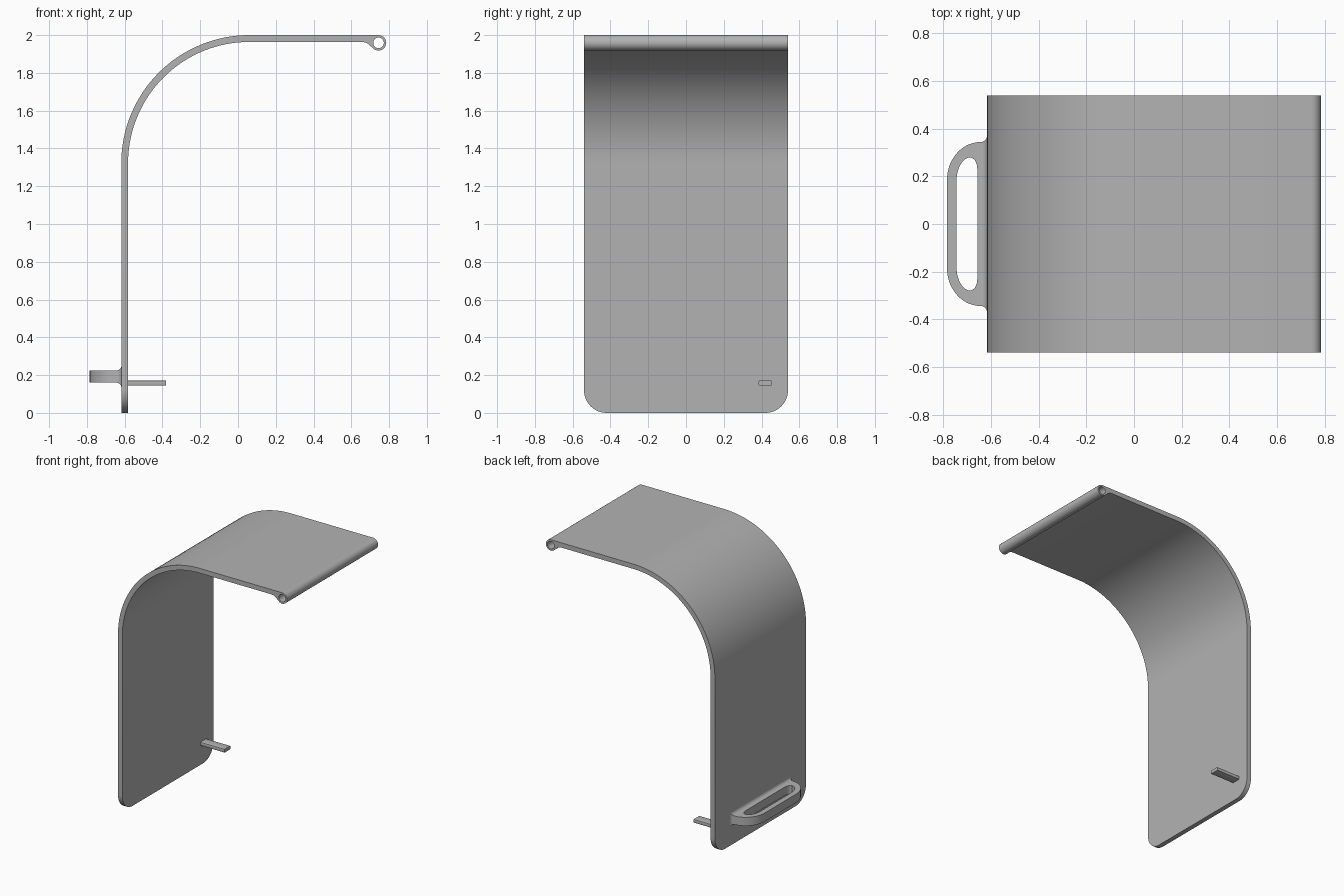
import bpy, bmesh
from math import sin, cos, radians, pi

cube = bpy.data.objects.get("Cube")
if cube:
    bpy.data.objects.remove(cube, do_unlink=True)

grey = bpy.data.materials.new("plain grey")
grey.use_nodes = True
COLOUR = (0.45, 0.45, 0.45, 1)
grey.diffuse_color = COLOUR
grey.node_tree.nodes["Principled BSDF"].inputs["Base Color"].default_value = COLOUR


def arc(cx, cz, r, start, end, steps):
    """Points along an arc, angles in degrees."""
    angles = [radians(start + (end - start) * i / steps) for i in range(steps + 1)]
    return [(cx + r * cos(a), cz + r * sin(a)) for a in angles]


def loft(bm, sections, caps=True):
    """Join equal-length point loops with quads."""
    loops = [[bm.verts.new(p) for p in s] for s in sections]
    for a, b in zip(loops, loops[1:]):
        for i in range(len(a)):
            j = (i + 1) % len(a)
            bm.faces.new((a[i], a[j], b[j], b[i]))
    if caps:
        bm.faces.new(loops[0])
        bm.faces.new(loops[-1])
    bmesh.ops.recalc_face_normals(bm, faces=bm.faces)


def finish(name, bm):
    mesh = bpy.data.meshes.new(name)
    bmesh.ops.recalc_face_normals(bm, faces=bm.faces)
    bm.to_mesh(mesh)
    bm.free()
    mesh.materials.append(grey)
    obj = bpy.data.objects.new(name, mesh)
    bpy.context.collection.objects.link(obj)
    return obj


def smooth(obj):
    bpy.ops.object.select_all(action="DESELECT")
    obj.select_set(True)
    bpy.context.view_layer.objects.active = obj
    bpy.ops.object.shade_smooth_by_angle(angle=radians(30))


HALF = 0.54
OUT, IN = -0.618, -0.582
BEND_X, BEND_Z = 0.06, 1.322
HX, HZ, HR = 0.744, 1.959, 0.041

# Bent panel: profile swept across the width, lower corners rounded
profile = [(IN, 0), (OUT, 0)]
profile += arc(BEND_X, BEND_Z, BEND_X - OUT, 180, 90, 32)
profile += arc(HX, HZ, HR, 90, 220, 13)
profile += [(0.699, 1.944), (0.688, 1.954), (0.675, 1.961), (0.655, 1.964)]
profile += arc(BEND_X, BEND_Z, BEND_X - IN, 90, 180, 32)
bm = bmesh.new()
loft(bm, [[(x, y, z) for x, z in profile] for y in (-HALF, HALF)])
corners = [e for e in bm.edges
           if all(v.co.z < 0.001 for v in e.verts)
           and abs(e.verts[0].co.y - e.verts[1].co.y) < 0.001]
bmesh.ops.bevel(bm, geom=corners, offset=0.12, segments=12, profile=0.5, affect="EDGES")
smooth(finish("bent_panel", bm))

# Hinge barrel: open tube along the free edge
bm = bmesh.new()
ring = [(HR, -HALF), (HR, HALF), (0.028, HALF), (0.028, -HALF), (HR, -HALF)]
loft(bm, [[(x, y, z) for x, z in arc(HX, HZ, r, 0, 350, 35)] for r, y in ring], caps=False)
bmesh.ops.remove_doubles(bm, verts=bm.verts, dist=0.0001)
smooth(finish("hinge_barrel", bm))

# Pull handle: lofted body with a flared foot, round-ended grip and finger slot
MID, H = 0.192, 0.032
body = []
for i in range(7):                                   # flared foot
    a = pi / 2 * i / 6
    flare = 0.027 * (1 - sin(a))
    body.append((-0.617 - 0.027 * (1 - cos(a)), 0.344 + flare, H + flare))
for i in range(1, 15):                               # rounded grip ends
    a = pi / 2 * i / 14
    body.append((-0.644 - 0.141 * sin(a), 0.184 + 0.16 * cos(a), H))
bm = bmesh.new()
loft(bm, [[(x, -w, MID - h), (x, w, MID - h), (x, w, MID + h), (x, -w, MID + h)]
          for x, w, h in body])
handle = finish("pull_handle", bm)

side = [(-0.657, 0.2), (-0.657, 0.225), (-0.66, 0.25), (-0.669, 0.27), (-0.685, 0.28)]
side += [(-0.685 - 0.06 * sin(radians(t)), 0.18 + 0.1 * cos(radians(t)))
         for t in range(9, 91, 9)]
slot = side + [(x, -y) for x, y in reversed(side)]
bm = bmesh.new()
loft(bm, [[(x, y, z) for x, y in slot] for z in (MID - 0.1, MID + 0.1)])
cutter = finish("slot_cutter", bm)
cutter.hide_render = True
cut = handle.modifiers.new("finger slot", "BOOLEAN")
cut.operation, cut.solver, cut.object = "DIFFERENCE", "EXACT", cutter
bpy.ops.object.select_all(action="DESELECT")
handle.select_set(True)
bpy.context.view_layer.objects.active = handle
bpy.ops.object.modifier_apply(modifier=cut.name)
bpy.data.objects.remove(cutter, do_unlink=True)
smooth(handle)

# Latch tab on the inner face
bm = bmesh.new()
loft(bm, [[(x, 0.385, 0.145), (x, 0.455, 0.145), (x, 0.455, 0.171), (x, 0.385, 0.171)]
          for x in (-0.59, -0.382)])
long_edges = [e for e in bm.edges if abs(e.verts[0].co.x - e.verts[1].co.x) > 0.1]
bmesh.ops.bevel(bm, geom=long_edges, offset=0.004, segments=2, profile=0.5, affect="EDGES")
smooth(finish("latch_tab", bm))
